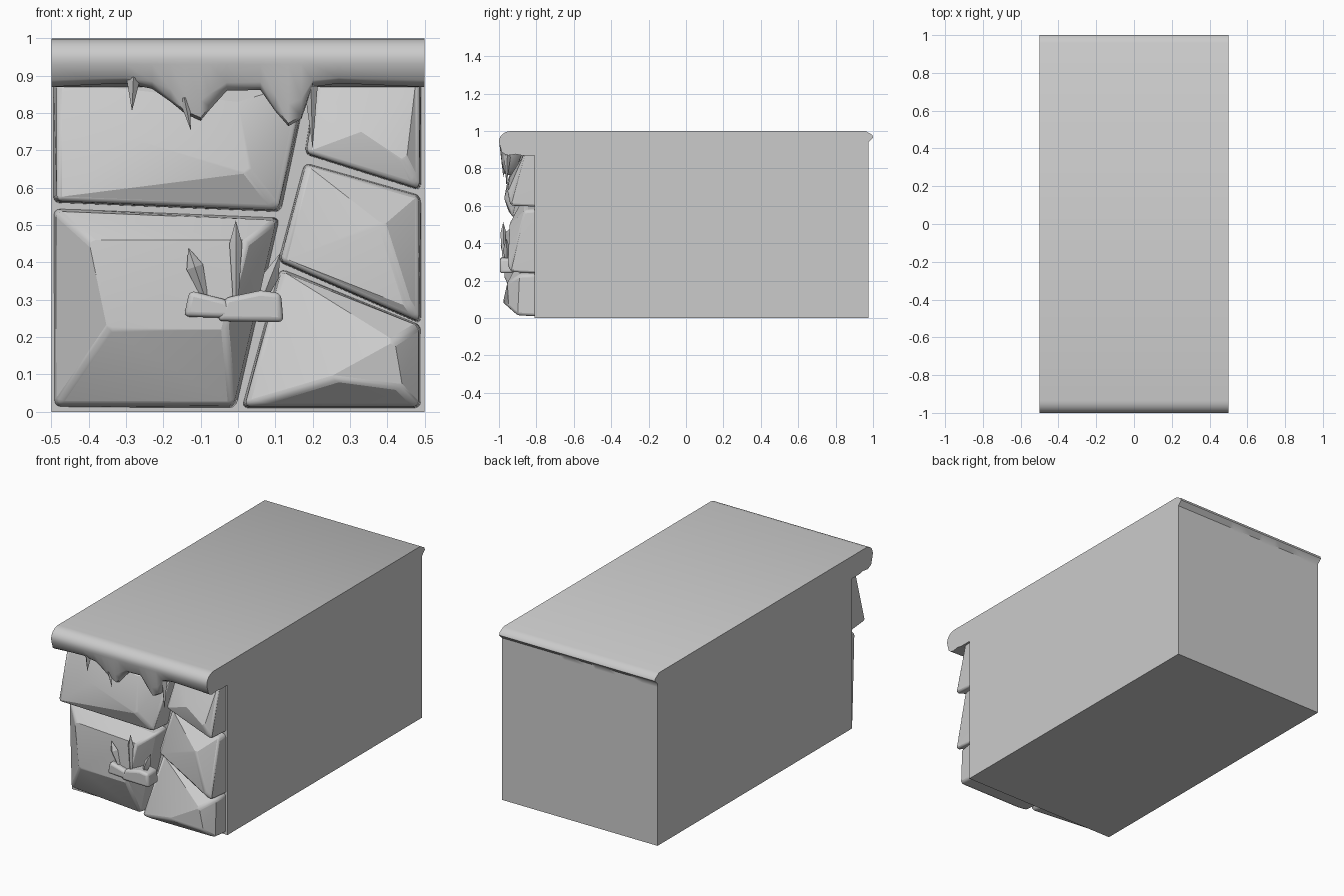
import bpy, bmesh, math
from mathutils import Vector

if "Cube" in bpy.data.objects:
    bpy.data.objects.remove(bpy.data.objects["Cube"], do_unlink=True)

GREY = (0.6, 0.6, 0.6, 1)
stone_mat = bpy.data.materials.new("stone grey")
stone_mat.use_nodes = True
stone_mat.diffuse_color = GREY
stone_mat.node_tree.nodes["Principled BSDF"].inputs["Base Color"].default_value = GREY


def finish(name, bm, angle=30, bevel=0.0):
    bmesh.ops.recalc_face_normals(bm, faces=bm.faces)
    mesh = bpy.data.meshes.new(name)
    bm.to_mesh(mesh)
    bm.free()
    mesh.materials.append(stone_mat)
    ob = bpy.data.objects.new(name, mesh)
    bpy.context.collection.objects.link(ob)
    if bevel:
        mod = ob.modifiers.new("soft edges", 'BEVEL')
        mod.width, mod.segments = bevel, 3
        mod.limit_method, mod.angle_limit = 'ANGLE', math.radians(38)
    bpy.ops.object.select_all(action='DESELECT')
    bpy.context.view_layer.objects.active = ob
    ob.select_set(True)
    bpy.ops.object.shade_smooth_by_angle(angle=math.radians(angle))
    return ob


def hull(name, points, bevel=0.0, angle=30):
    bm = bmesh.new()
    for p in points:
        bm.verts.new(p)
    res = bmesh.ops.convex_hull(bm, input=bm.verts)
    bmesh.ops.delete(bm, geom=list({v for v in res["geom_interior"] + res["geom_unused"]
                                    if isinstance(v, bmesh.types.BMVert)}), context='VERTS')
    bmesh.ops.dissolve_limit(bm, angle_limit=0.02, verts=bm.verts, edges=bm.edges)
    return finish(name, bm, angle, bevel)


# Block body
hull("body", [(x, y, z) for x in (-0.5, 0.5) for y in (-0.81, 0.975) for z in (0, 0.92)])


# Facing stones: outline corners (x, z, depth) plus raised facet peaks
def stone(name, corners, peaks):
    cx = sum(c[0] for c in corners) / len(corners)
    cz = sum(c[1] for c in corners) / len(corners)
    pts = [(x, -0.80, z) for x, z, d in corners]
    pts += [(x + (cx - x) * 0.03, -d, z + (cz - z) * 0.03) for x, z, d in corners]
    pts += [(x, -d, z) for x, z, d in peaks]
    hull(name, pts, 0.014, 22)


stone("upper_left_stone",
      [(-0.495, 0.56, 0.95), (0.115, 0.535, 0.93), (0.19, 0.89, 0.85), (-0.495, 0.89, 0.86)],
      [(-0.28, 0.73, 0.955), (0.03, 0.64, 0.972), (0, 0.83, 0.92)])
stone("lower_left_stone",
      [(-0.495, 0.012, 0.83), (-0.005, 0.01, 0.88), (0.112, 0.52, 0.9), (-0.495, 0.545, 0.85)],
      [(-0.35, 0.22, 0.96), (-0.03, 0.22, 0.972), (0.03, 0.46, 0.965), (-0.4, 0.46, 0.925)])
stone("lower_right_stone",
      [(0.01, 0.01, 0.9), (0.49, 0.01, 0.9), (0.49, 0.232, 0.89), (0.112, 0.385, 0.85)],
      [(0.25, 0.085, 0.98), (0.42, 0.19, 0.955), (0.44, 0.06, 0.95)])
stone("middle_right_stone",
      [(0.107, 0.402, 0.89), (0.49, 0.235, 0.94), (0.49, 0.58, 0.86), (0.178, 0.668, 0.86)],
      [(0.39, 0.5, 0.945), (0.46, 0.28, 0.955)])
stone("upper_right_stone",
      [(0.178, 0.69, 0.92), (0.49, 0.592, 0.94), (0.49, 0.89, 0.86), (0.21, 0.89, 0.86)],
      [(0.33, 0.75, 0.945), (0.45, 0.67, 0.955)])

# Cap slab with a rolled front edge and dripping lower rim
DRIPS = [(-0.5, 0.87), (-0.4, 0.876), (-0.3, 0.88), (-0.23, 0.865), (-0.18, 0.83),
         (-0.14, 0.797), (-0.1, 0.78), (-0.075, 0.81), (-0.03, 0.86), (0.06, 0.862),
         (0.1, 0.805), (0.135, 0.765), (0.17, 0.785), (0.2, 0.87), (0.27, 0.88), (0.5, 0.87)]


def cap_section(d):
    roll = [(-0.935 - 0.065 * math.sin(a), 0.945 + 0.055 * math.cos(a))
            for a in (math.radians(15 * i) for i in range(8))]
    low = [(-0.985, 0.4 * 0.915 + 0.6 * d), (-0.973, d + 0.008),
           (-0.95, d), (-0.91, d + 0.006), (-0.88, 0.87)]
    return [(0.975, 0.94), (1, 0.965), (0.995, 0.98), (0.96, 1)] + roll + low + \
           [(-0.8, 0.87), (-0.8, 0.92), (0.975, 0.92)]


bm = bmesh.new()
rings = [[bm.verts.new((x, y, z)) for y, z in cap_section(d)] for x, d in DRIPS]
for a, b in zip(rings, rings[1:]):
    for i in range(len(a)):
        j = (i + 1) % len(a)
        bm.faces.new((a[i], a[j], b[j], b[i]))
bm.faces.new(rings[0])
bm.faces.new(rings[-1])
finish("cap_slab", bm, 45)


# Pointed blades: a diamond cross-section between root and tip
def blade(name, root, tip, width, belly, y):
    r, t = Vector((root[0], y, root[1])), Vector((tip[0], y - 0.005, tip[1]))
    mid = r.lerp(t, belly)
    side = (t - r).cross(Vector((0, 1, 0))).normalized() * width
    out = Vector((0, width, 0))
    hull(name, [r + side * 0.4, r - side * 0.4, r + out * 0.4, r - out * 0.4, t,
                mid + side, mid - side, mid + out, mid - out], 0, 20)


blade("left_icicle", (-0.28, 0.9), (-0.284, 0.805), 0.019, 0.05, -0.972)
blade("middle_icicle", (-0.145, 0.845), (-0.126, 0.753), 0.015, 0.05, -0.972)
blade("right_icicle", (0.195, 0.88), (0.2, 0.705), 0.018, 0.05, -0.955)

# Sprout with three leaves on a small ledge
blade("left_leaf", (-0.09, 0.31), (-0.133, 0.44), 0.023, 0.6, -0.965)
blade("centre_leaf", (-0.006, 0.29), (-0.006, 0.513), 0.017, 0.72, -0.972)
blade("right_leaf", (0.06, 0.29), (0.113, 0.425), 0.021, 0.55, -0.955)


def lump(name, outline):
    hull(name, [(x, y, z) for x, z in outline for y in (-0.995, -0.9)], 0.014, 40)


lump("sprout_base_left", [(-0.145, 0.255), (-0.13, 0.325), (-0.075, 0.31), (-0.03, 0.3),
                          (0.0, 0.25)])
lump("sprout_base_right", [(-0.055, 0.243), (-0.035, 0.305), (0.06, 0.325), (0.115, 0.318),
                           (0.122, 0.24)])
